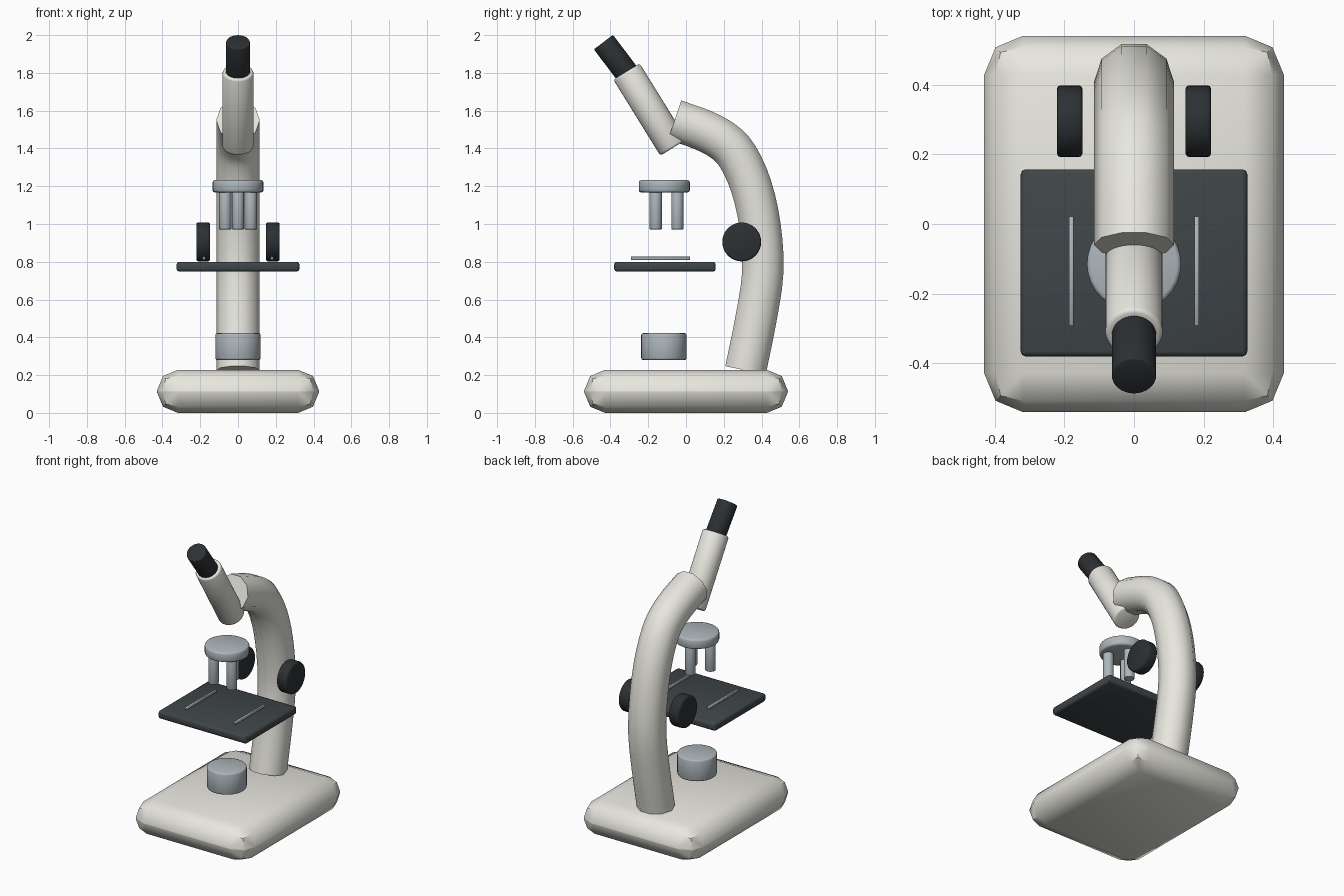
import bpy
import math
from mathutils import Vector

if "Cube" in bpy.data.objects:
    bpy.data.objects.remove(bpy.data.objects["Cube"])


def material(name, rgb):
    m = bpy.data.materials.new(name)
    m.diffuse_color = (*rgb, 1)
    m.use_nodes = True
    m.node_tree.nodes["Principled BSDF"].inputs["Base Color"].default_value = m.diffuse_color
    return m


CREAM = material("cream", (0.80, 0.79, 0.73))
DARK = material("dark_stage", (0.05, 0.06, 0.065))
BLACK = material("black", (0.025, 0.03, 0.033))
METAL = material("metal", (0.42, 0.47, 0.50))


def finish(obj, name, mat, bevel=0, segments=2):
    obj.name = name
    obj.data.materials.append(mat)
    bpy.ops.object.select_all(action='DESELECT')
    obj.select_set(True)
    bpy.context.view_layer.objects.active = obj
    if bevel:
        mod = obj.modifiers.new("bevel", 'BEVEL')
        mod.width = bevel
        mod.segments = segments
        mod.limit_method = 'ANGLE'
        mod.angle_limit = math.radians(40)
        bpy.ops.object.modifier_apply(modifier="bevel")
    bpy.ops.object.shade_smooth_by_angle(angle=math.radians(46))
    return obj


def box(name, lo, hi, mat, bevel=0, segments=2):
    lo, hi = Vector(lo), Vector(hi)
    bpy.ops.mesh.primitive_cube_add(size=1, location=(lo + hi) / 2)
    obj = bpy.context.object
    obj.scale = hi - lo
    bpy.ops.object.transform_apply(location=False, rotation=False, scale=True)
    return finish(obj, name, mat, bevel, segments)


def rod(name, a, b, radius, mat, bevel=0, sides=32):
    a, b = Vector(a), Vector(b)
    bpy.ops.mesh.primitive_cylinder_add(vertices=sides, radius=radius, depth=(b - a).length,
                                        location=(a + b) / 2)
    obj = bpy.context.object
    obj.rotation_euler = (b - a).to_track_quat('Z', 'Y').to_euler()
    return finish(obj, name, mat, bevel)


def smooth_path(points, steps):
    # Catmull-Rom interpolation through the points
    p = [Vector(q) for q in points]
    p = [2 * p[0] - p[1]] + p + [2 * p[-1] - p[-2]]
    out = []
    for i in range(1, len(p) - 2):
        a, b, c, d = p[i - 1:i + 3]
        for k in range(steps):
            t = k / steps
            out.append(0.5 * (2 * b + (c - a) * t + (2 * a - 5 * b + 4 * c - d) * t * t
                              + (3 * b - a - 3 * c + d) * t ** 3))
    return out + [p[-2]]


# Base
box("base", (-0.43, -0.54, 0), (0.43, 0.54, 0.228), CREAM, 0.112)

# Curved arm: ten-sided tube swept along a path in the YZ plane
path = smooth_path([(0.315, 0.225), (0.37, 0.495), (0.407, 0.75), (0.392, 0.99), (0.345, 1.20),
                    (0.272, 1.36), (0.195, 1.44), (0.087, 1.498), (-0.06, 1.55)], 3)
SIDES, R = 10, 0.115
verts, faces = [], []
for i, c in enumerate(path):
    t = (path[min(i + 1, len(path) - 1)] - path[max(i - 1, 0)]).normalized()
    for k in range(SIDES):
        ang = 2 * math.pi * k / SIDES
        s = R * math.sin(ang)
        verts.append((R * math.cos(ang), c.x + t.y * s, c.y - t.x * s))
for i in range(len(path) - 1):
    for k in range(SIDES):
        j = (k + 1) % SIDES
        faces.append((i * SIDES + k, i * SIDES + j, (i + 1) * SIDES + j, (i + 1) * SIDES + k))
faces.append(tuple(reversed(range(SIDES))))
faces.append(tuple(range(len(verts) - SIDES, len(verts))))
mesh = bpy.data.meshes.new("arm")
mesh.from_pydata(verts, [], faces)
arm = bpy.data.objects.new("arm", mesh)
bpy.context.collection.objects.link(arm)
bpy.context.view_layer.objects.active = arm
arm.select_set(True)
bpy.ops.object.mode_set(mode='EDIT')
bpy.ops.mesh.select_all(action='SELECT')
bpy.ops.mesh.normals_make_consistent(inside=False)
bpy.ops.object.mode_set(mode='OBJECT')
finish(arm, "arm", CREAM)

# Viewing tube and eyepiece
rod("viewing_tube", (0, -0.066, 1.405), (0, -0.315, 1.807), 0.082, CREAM, 0.012)
rod("eyepiece", (0, -0.29, 1.768), (0, -0.437, 1.963), 0.0635, BLACK, 0.004)

# Rotating nosepiece with three objectives
rod("nosepiece", (0, -0.115, 1.167), (0, -0.115, 1.232), 0.135, METAL, 0.012)
for i in range(3):
    a = math.radians(90 + 120 * i)
    x, y = 0.078 * math.cos(a), -0.122 + 0.076 * math.sin(a)
    rod(f"objective_{i + 1}", (x, y, 0.972), (x, y, 1.18), 0.032, METAL, 0.003, 24)

# Stage
box("stage", (-0.325, -0.38, 0.748), (0.325, 0.157, 0.80), DARK, 0.014)

# Illuminator
rod("illuminator", (0, -0.117, 0.28), (0, -0.117, 0.422), 0.12, METAL, 0.01)

# Stage clips and focus knobs on both sides
for side, s in (("left", -1), ("right", 1)):
    box(f"stage_clip_{side}", (s * 0.18 - 0.007, -0.292, 0.81), (s * 0.18 + 0.007, 0.022, 0.827),
        METAL, 0.002, 1)
    rod(f"focus_knob_{side}", (s * 0.148, 0.295, 0.905), (s * 0.221, 0.295, 0.905), 0.103, BLACK, 0.01)
